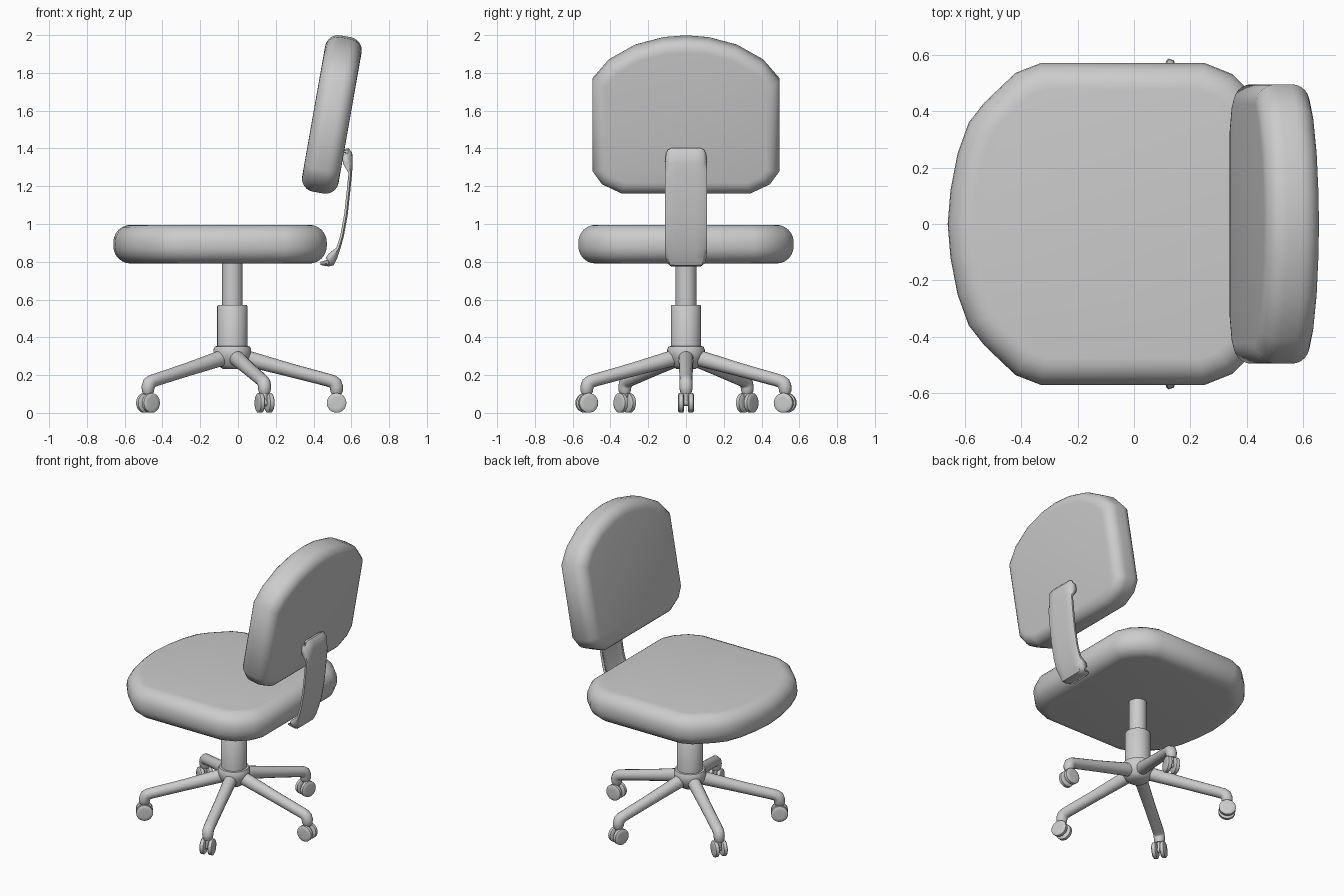
import bpy, bmesh
from math import sin, cos, radians, pi
from mathutils import Matrix, Vector

if "Cube" in bpy.data.objects:
    bpy.data.objects.remove(bpy.data.objects["Cube"])

CX = -0.03  # column axis


def finish(bm, name, matrix=None):
    bmesh.ops.recalc_face_normals(bm, faces=bm.faces)
    me = bpy.data.meshes.new(name)
    bm.to_mesh(me)
    bm.free()
    ob = bpy.data.objects.new(name, me)
    bpy.context.collection.objects.link(ob)
    if matrix is not None:
        ob.matrix_world = matrix
    return ob


def slab(name, half, thick, rim, matrix):
    """Cushion: half outline (x, y>=0) mirrored in y, extruded, rims rounded."""
    pts = half + [(x, -y) for x, y in reversed(half) if y > 0]
    bm = bmesh.new()
    f = bm.faces.new([bm.verts.new((x, y, -thick / 2)) for x, y in pts])
    r = bmesh.ops.extrude_face_region(bm, geom=[f])
    for v in r["geom"]:
        if isinstance(v, bmesh.types.BMVert):
            v.co.z = thick / 2
    if f.is_valid is False or len(bm.faces) == len(pts) + 1:
        bmesh.ops.holes_fill(bm, edges=bm.edges, sides=0)
    edges = [e for e in bm.edges if abs(e.verts[0].co.z - e.verts[1].co.z) < 1e-5]
    bmesh.ops.bevel(bm, geom=edges, offset=rim, segments=6, profile=0.5,
                    affect='EDGES', clamp_overlap=False)
    return finish(bm, name, matrix)


def loft(name, rows, closed, matrix=None):
    """Skin rows of points; closed rows become a capped tube."""
    bm = bmesh.new()
    vs = [[bm.verts.new(p) for p in row] for row in rows]
    n = len(vs[0])
    for a, b in zip(vs, vs[1:]):
        for i in range(n if closed else n - 1):
            j = (i + 1) % n
            bm.faces.new((a[i], a[j], b[j], b[i]))
    if closed:
        bm.faces.new(vs[0])
        bm.faces.new(vs[-1])
    return finish(bm, name, matrix)


def lathe(name, profile, matrix, n=32):
    rows = [[(r * cos(2 * pi * i / n), r * sin(2 * pi * i / n), z) for i in range(n)]
            for r, z in profile]
    return loft(name, rows, True, matrix)


# Seat cushion
seat = [(-0.66, 0), (-0.65, 0.12), (-0.625, 0.25), (-0.585, 0.36), (-0.53, 0.43),
        (-0.42, 0.535), (-0.33, 0.57), (0.25, 0.57), (0.35, 0.53), (0.43, 0.45), (0.47, 0.36)]
slab("seat", seat, 0.205, 0.092, Matrix.Translation((0, 0, 0.893)))

# Backrest cushion, leaning back
back = [(0.42, 0), (0.41, 0.12), (0.37, 0.27), (0.29, 0.41), (0.19, 0.495),
        (-0.30, 0.495), (-0.37, 0.445), (-0.42, 0.34)]
slab("backrest", back, 0.196, 0.07,
     Matrix.Translation((0.497, 0, 1.58)) @ Matrix.Rotation(radians(-80), 4, 'Y'))

# Back support strip: (x, z, half width, flange depth)
strip = [(.55, 1.385, .075, .005), (.583, 1.395, .092, .02), (.598, 1.375, .1, .045),
         (.6, 1.32, .104, .045), (.597, 1.27, .105, .012), (.588, 1.18, .105, .012),
         (.574, 1.05, .105, .012), (.553, .935, .105, .012), (.535, .87, .105, .015),
         (.52, .825, .103, .045), (.502, .787, .098, .05), (.48, .782, .092, .03),
         (.437, .79, .08, .01)]
rows = []
for k, (x, z, w, d) in enumerate(strip):
    a, b = strip[max(k - 1, 0)], strip[min(k + 1, len(strip) - 1)]
    t = Vector((b[0] - a[0], b[1] - a[1])).normalized()
    nx, nz = t.y, -t.x
    section = [(-w, d), (-w, d * .4), (-w + .015, 0), (-w / 2, 0), (0, 0),
               (w / 2, 0), (w - .015, 0), (w, d * .4), (w, d)]
    rows.append([(x + nx * o, y, z + nz * o) for y, o in section])
bar = loft("back_support", rows, False)
mod = bar.modifiers.new("thickness", 'SOLIDIFY')
mod.thickness = 0.014
mod.offset = 0

# Gas column and hub
axis = Matrix.Translation((CX, 0, 0))
lathe("column_lower", [(.08, .33), (.08, .565), (.075, .572), (.05, .572)], axis)
lathe("column_upper", [(.055, .55), (.055, .80)], axis)
lathe("hub", [(.05, .232), (.075, .25), (.095, .29), (.1, .31), (.1, .335),
              (.092, .352), (.06, .356)], axis)

# Five legs with twin-wheel casters; leg rings: (radius, z, tilt, half height, half width)
leg = [(.03, .295, -15, .045, .042), (.09, .285, -15, .042, .04), (.3, .228, -15, .036, .036),
       (.505, .174, -15, .034, .035), (.53, .166, -30, .035, .035), (.545, .155, -52, .036, .035),
       (.552, .135, -78, .035, .035), (.552, .115, -90, .033, .032), (.552, .1, -90, .026, .025)]
leg_rings = []
for r, z, tilt, hh, hw in leg:
    t = radians(tilt)
    ring = []
    for i in range(16):
        a = 2 * pi * i / 16
        ring.append((r - sin(t) * hh * sin(a), hw * cos(a), z + cos(t) * hh * sin(a)))
    leg_rings.append(ring)
wheel = [(.03, -.016), (.045, -.015), (.052, -.01), (.052, .01), (.045, .015), (.03, .016)]
for k in range(5):
    spin = axis @ Matrix.Rotation(radians(72 * k), 4, 'Z')
    loft(f"leg_{k + 1}", leg_rings, True, spin)
    side = spin @ Matrix.Translation((.552, 0, .053)) @ Matrix.Rotation(pi / 2, 4, 'X')
    for s in (-1, 1):
        lathe(f"wheel_{k + 1}_{'a' if s < 0 else 'b'}", wheel,
              side @ Matrix.Translation((0, 0, s * .026)), 24)
    lathe(f"axle_{k + 1}", [(.016, -.03), (.016, .03)], side, 12)
    lathe(f"caster_stem_{k + 1}", [(.016, .05), (.018, .12)],
          spin @ Matrix.Translation((.552, 0, 0)), 16)

# Smooth shading
bpy.ops.object.select_all(action='SELECT')
bpy.context.view_layer.objects.active = bar
bpy.ops.object.shade_smooth_by_angle(angle=radians(48))
